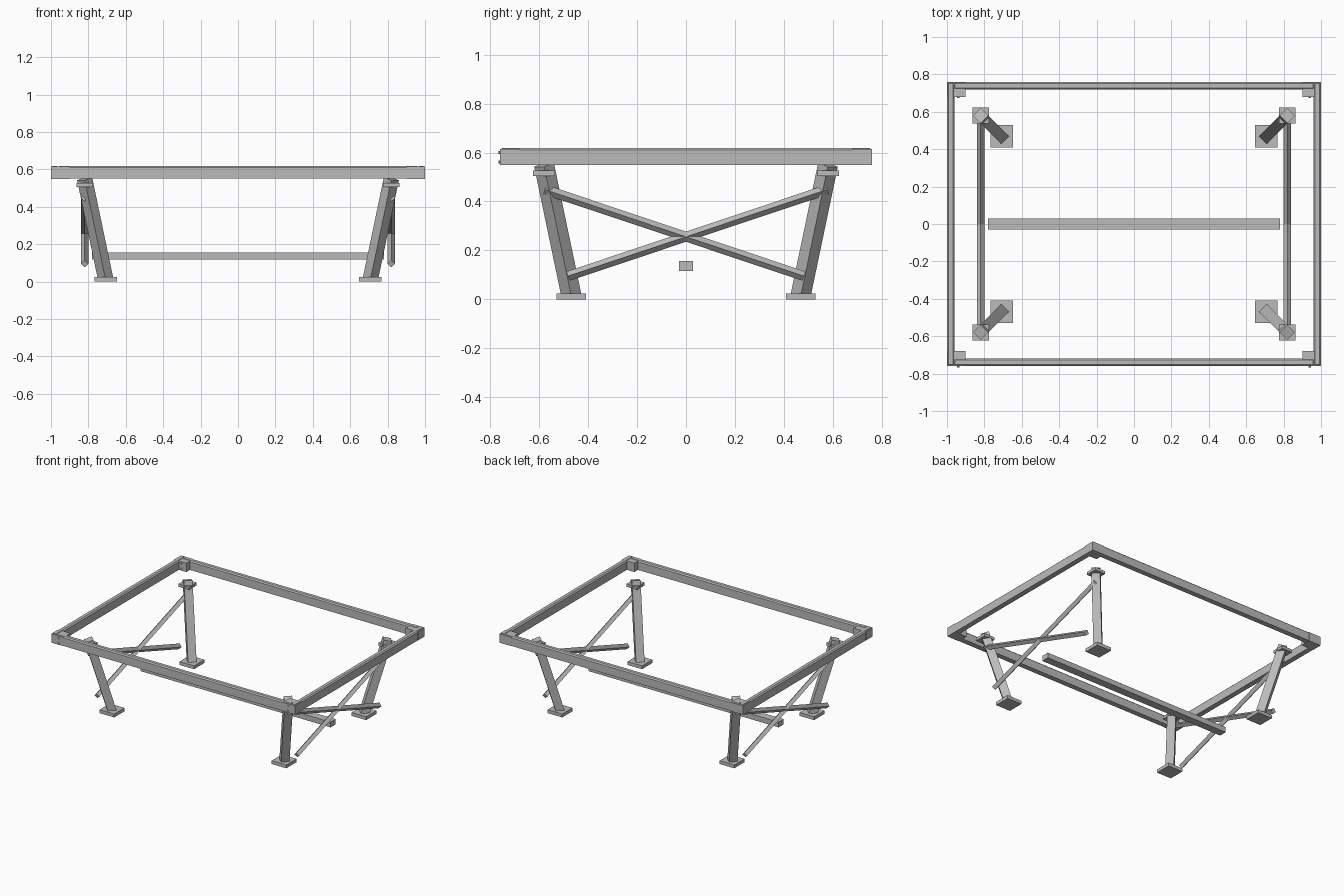
import bpy, bmesh
from mathutils import Vector, Matrix
from math import radians

if "Cube" in bpy.data.objects:
    bpy.data.objects.remove(bpy.data.objects["Cube"])

grey = bpy.data.materials.new("plain grey")
grey.diffuse_color = (0.5, 0.5, 0.5, 1)
grey.use_nodes = True
grey.node_tree.nodes["Principled BSDF"].inputs["Base Color"].default_value = grey.diffuse_color


def finish(name, bm):
    bmesh.ops.recalc_face_normals(bm, faces=bm.faces)
    me = bpy.data.meshes.new(name)
    bm.to_mesh(me)
    bm.free()
    me.materials.append(grey)
    ob = bpy.data.objects.new(name, me)
    bpy.context.collection.objects.link(ob)
    return ob


def box(name, lo, hi, chamfer=0):
    """Axis-aligned box, optionally with its top face drawn in."""
    lo, hi = Vector(lo), Vector(hi)
    bm = bmesh.new()
    bmesh.ops.create_cube(bm, size=1)
    for v in bm.verts:
        top = v.co.z > 0
        v.co = (lo + hi) / 2 + v.co * (hi - lo)
        if top and chamfer:
            v.co.x += chamfer if v.co.x < (lo.x + hi.x) / 2 else -chamfer
            v.co.y += chamfer if v.co.y < (lo.y + hi.y) / 2 else -chamfer
    if chamfer:  # straight sides up to the chamfer line
        bmesh.ops.delete(bm, geom=bm.verts[:], context='VERTS')
        rings = []
        for z, c in ((lo.z, 0), (hi.z - chamfer, 0), (hi.z, chamfer)):
            rings.append([bm.verts.new((x, y, z)) for x, y in (
                (lo.x + c, lo.y + c), (hi.x - c, lo.y + c),
                (hi.x - c, hi.y - c), (lo.x + c, hi.y - c))])
        for a, b in zip(rings, rings[1:]):
            for i in range(4):
                j = (i + 1) % 4
                bm.faces.new((a[i], a[j], b[j], b[i]))
        bm.faces.new(rings[0][::-1])
        bm.faces.new(rings[-1])
    return finish(name, bm)


def bar(name, a, b, side, roll=0):
    """Square bar between two points."""
    a, b = Vector(a), Vector(b)
    z = (b - a).normalized()
    ref = Vector((0, 0, 1))
    x = z.cross(ref).normalized()
    y = z.cross(x)
    rot = Matrix((x, y, z)).transposed().to_4x4()
    bm = bmesh.new()
    bmesh.ops.create_cube(bm, size=1, matrix=Matrix.Translation((a + b) / 2) @ rot
                          @ Matrix.Rotation(roll, 4, 'Z')
                          @ Matrix.Diagonal((side, side, (b - a).length, 1)))
    return finish(name, bm)


def bolt(name, x, y, z):
    bm = bmesh.new()
    bmesh.ops.create_cone(bm, cap_ends=True, segments=8, radius1=0.006, radius2=0.006,
                          depth=0.012, matrix=Matrix.Translation((x, y, z))
                          @ Matrix.Rotation(radians(90), 4, 'X'))
    return finish(name, bm)


# top frame rails
for s, n in ((-1, "front"), (1, "back")):
    y = sorted((s * 0.759, s * 0.72))
    box(n + "_rail", (-0.965, y[0], 0.55), (0.965, y[1], 0.618), 0.008)
for s, n in ((-1, "left"), (1, "right")):
    x = sorted((s * 0.999, s * 0.96))
    box(n + "_rail", (x[0], -0.758, 0.55), (x[1], 0.758, 0.618), 0.008)

for sx, nx in ((-1, "left"), (1, "right")):
    for sy, ny in ((-1, "front"), (1, "back")):
        tag = ny + "_" + nx
        # corner block with bolts through it
        x = sorted((sx * 0.9, sx * 1.0))
        y = sorted((sy * 0.68, sy * 0.76))
        box(tag + "_corner_block", (x[0], y[0], 0.549), (x[1], y[1], 0.615))
        for i, z in enumerate((0.562, 0.6)):
            bolt(f"{tag}_bolt_{i + 1}", sx * 0.94, y[0], z)
        # splayed leg, foot plate and collar
        bar(tag + "_leg", (sx * 0.708, sy * 0.468, 0.015), (sx * 0.82, sy * 0.58, 0.55), 0.058)
        box(tag + "_foot", (sx * 0.706 - 0.06, sy * 0.468 - 0.06, 0),
            (sx * 0.706 + 0.06, sy * 0.468 + 0.06, 0.025))
        box(tag + "_collar", (sx * 0.82 - 0.044, sy * 0.58 - 0.044, 0.505),
            (sx * 0.82 + 0.044, sy * 0.58 + 0.044, 0.526))
        # crossed end braces
        bar(tag + "_cross_brace", (sx * 0.82, -sy * 0.482, 0.095),
            (sx * 0.82, sy * 0.577, 0.449), 0.028, radians(45))

# low centre stretcher
box("stretcher", (-0.78, -0.029, 0.117), (0.78, 0.029, 0.156))
